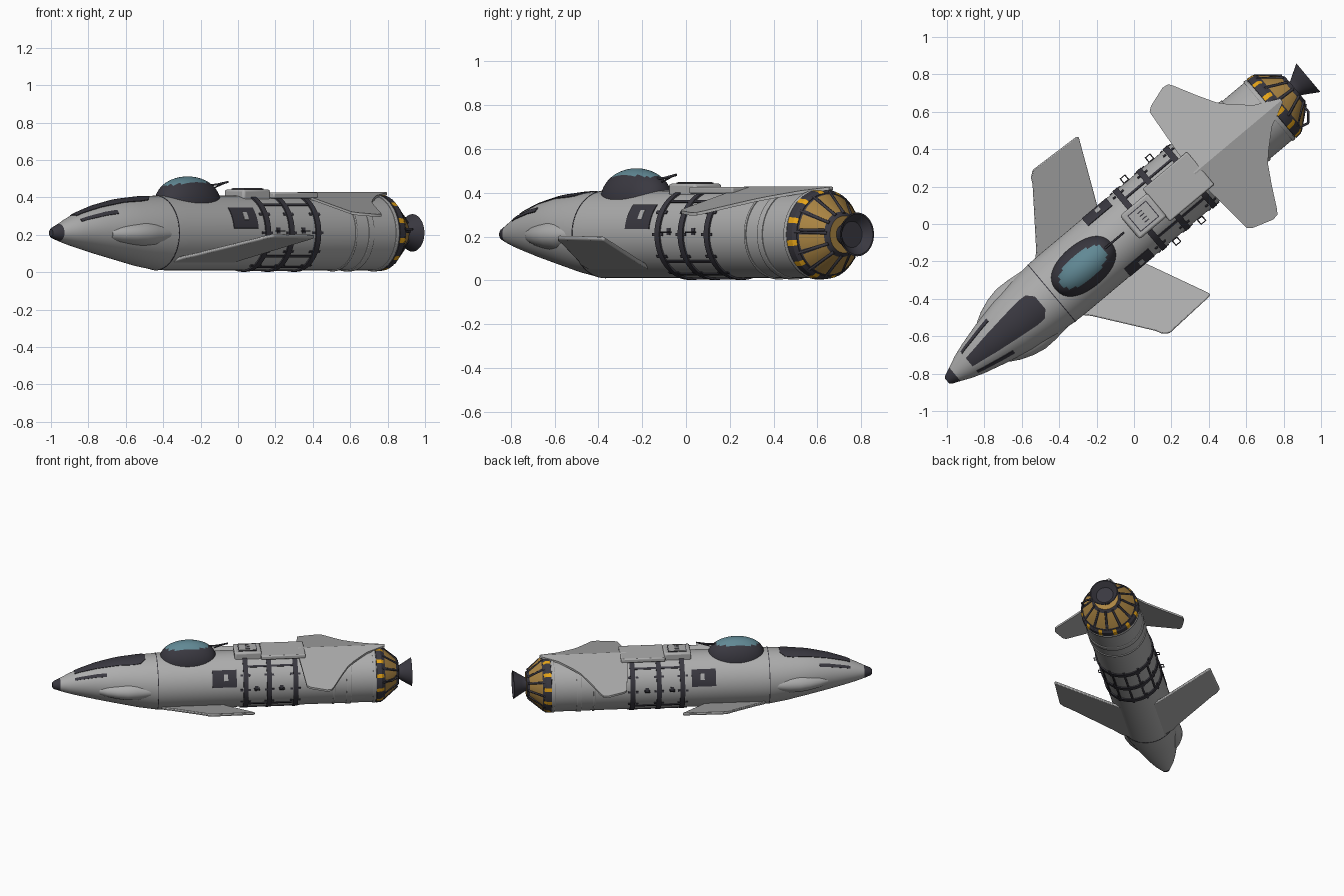
import bpy, bmesh, math
from mathutils import Vector
from math import sin, cos, radians, pi

if "Cube" in bpy.data.objects:
    bpy.data.objects.remove(bpy.data.objects["Cube"])

# The craft is laid out along local s (nose to tail), t (sideways), z, then turned 40 degrees
C, S = cos(radians(40)), sin(radians(40))
AXIS = 0.21


def W(s, t, z):
    return Vector((s * C - t * S, s * S + t * C, z))


def material(name, rgb):
    m = bpy.data.materials.new(name)
    m.diffuse_color = (*rgb, 1)
    m.use_nodes = True
    m.node_tree.nodes["Principled BSDF"].inputs["Base Color"].default_value = m.diffuse_color
    return m


GREY = material("hull grey", (0.42, 0.42, 0.42))
DARK = material("dark charcoal", (0.042, 0.04, 0.052))
GOLD = material("gold foil", (0.40, 0.23, 0.055))
YELLOW = material("warning yellow", (0.85, 0.40, 0.01))
GLASS = material("teal glass", (0.12, 0.25, 0.30))


def finish(name, bm, mats):
    bmesh.ops.recalc_face_normals(bm, faces=bm.faces)
    me = bpy.data.meshes.new(name)
    bm.to_mesh(me)
    bm.free()
    for m in mats:
        me.materials.append(m)
    ob = bpy.data.objects.new(name, me)
    bpy.context.collection.objects.link(ob)
    return ob


def loft(name, rings, mats, rule=None):
    """Skin closed rings of (s, t, z) points and cap both ends."""
    bm = bmesh.new()
    vs = [[bm.verts.new(W(*p)) for p in r] for r in rings]
    n = len(rings[0])
    for i in range(len(vs) - 1):
        for j in range(n):
            k = (j + 1) % n
            f = bm.faces.new((vs[i][j], vs[i][k], vs[i + 1][k], vs[i + 1][j]))
            if rule:
                f.material_index = rule(i, j)
    bm.faces.new(vs[0])
    bm.faces.new(vs[-1])
    return finish(name, bm, mats)


def revolve(name, profile, mats, rule=None, seg=64):
    rings = [[(s, r * sin(2 * pi * j / seg), AXIS + r * cos(2 * pi * j / seg))
              for j in range(seg)] for s, r in profile]
    return loft(name, rings, mats, rule)


# Hull stations: s, half width, top z, bottom z
STATIONS = [(-1.305, .018, .228, .192), (-1.295, .028, .238, .182), (-1.25, .047, .258, .166),
            (-1.19, .074, .287, .148), (-1.12, .098, .317, .130), (-1.0, .130, .356, .100),
            (-.85, .163, .388, .066), (-.70, .185, .402, .032), (-.574, .198, .409, .011),
            (-.50, .2, .41, .01), (.97, .2, .41, .01)]


def hull(s, deg, off=0.0):
    """Point on the hull: deg 0 is the top, positive goes to +t."""
    for a, b in zip(STATIONS, STATIONS[1:]):
        if s <= b[0]:
            break
    f = min(1, max(0, (s - a[0]) / (b[0] - a[0])))
    hw, top, bot = (a[i] + f * (b[i] - a[i]) for i in (1, 2, 3))
    th = radians(deg)
    return (s, (hw + off) * sin(th), (top + bot) / 2 + ((top - bot) / 2 + off) * cos(th))


def hull_part(name, stops, mat):
    loft(name, [[hull(s, 360 * j / 64) for j in range(64)] for s in stops], [mat])


def patch(name, edges, mat, off=.004, n=10):
    """Thin plate lying on the hull; edges are (s, low degree, high degree)."""
    full = []
    for a, b in zip(edges, edges[1:]):
        full += [tuple(a[i] + (b[i] - a[i]) * k / 6 for i in range(3)) for k in range(6)]
    full.append(edges[-1])
    rings = []
    for s, lo, hi in full:
        d = [lo + (hi - lo) * k / n for k in range(n + 1)]
        rings.append([hull(s, x, off) for x in d] + [hull(s, x, -.005) for x in reversed(d)])
    loft(name, rings, [mat])


def slab(name, plan, zfun, thick, mat):
    """Flat panel from an (s, t) outline, with height given by zfun(t)."""
    bm = bmesh.new()
    lo = [bm.verts.new(W(s, t, zfun(abs(t)) - thick / 2)) for s, t in plan]
    hi = [bm.verts.new(W(s, t, zfun(abs(t)) + thick / 2)) for s, t in plan]
    bm.faces.new(lo)
    bm.faces.new(hi)
    for i in range(len(plan)):
        k = (i + 1) % len(plan)
        bm.faces.new((lo[i], lo[k], hi[k], hi[i]))
    return finish(name, bm, [mat])


def tube(name, pts, r, mat):
    cu = bpy.data.curves.new(name, 'CURVE')
    cu.dimensions = '3D'
    cu.bevel_depth = r
    cu.bevel_resolution = 1
    cu.use_fill_caps = True
    sp = cu.splines.new('POLY')
    sp.points.add(len(pts) - 1)
    for p, q in zip(sp.points, pts):
        p.co = (*W(*q), 1)
    cu.materials.append(mat)
    bpy.context.collection.objects.link(bpy.data.objects.new(name, cu))


def bevelled(ob, width):
    m = ob.modifiers.new("bevel", 'BEVEL')
    m.width = width
    m.segments = 2


# Hull: dark tip, nose, main cylinder, panel seam
hull_part("nose_tip", [-1.305, -1.295, -1.25], DARK)
hull_part("nose", [-1.25, -1.19, -1.12, -1.0, -.925, -.85, -.775, -.70, -.637, -.574], GREY)
hull_part("main_body", [-.574, -.50, .97], GREY)
patch("nose_seam", [(-.577, 0, 359.9), (-.572, 0, 359.9)], DARK, .0015, 64)

# Nose dark panels
patch("nose_panel", [(-1.15, -18, 18), (-1.0, -23, 23), (-.74, -27, 27), (-.69, -25, 25),
                     (-.655, -13, 13)], DARK)

for sgn, side in ((1, "left"), (-1, "right")):
    # Cheek fairings beside the nose
    rings = []
    for s, outer, h in ((-.985, .135, .036), (-.93, .166, .05), (-.86, .192, .064), (-.79, .206, .075),
                        (-.72, .204, .078), (-.64, .195, .065), (-.55, .185, .04)):
        rings.append([(s, sgn * (.09 + (outer - .09) * cos(a)), .205 + h * sin(a))
                      for a in (2 * pi * j / 24 for j in range(24))])
    loft(side + "_cheek", rings, [GREY])
    # Nose stripes, side windows
    patch(side + "_nose_stripe", [(-1.15, sgn * 42, sgn * 54), (-.93, sgn * 44, sgn * 54)], DARK)
    patch(side + "_window", [(-.195, sgn * 48, sgn * 83), (-.025, sgn * 48, sgn * 83)], DARK)
    patch(side + "_window_slot", [(-.115, sgn * 57, sgn * 70), (-.085, sgn * 57, sgn * 70)], GREY, .006)
    # Main wings rise slightly towards the tip
    plan = [(-.56, .10), (-.535, .185), (-.49, .23), (-.28, .51), (-.262, .545), (-.229, .57),
            (.06, .556), (.073, .548), (-.09, .196), (-.13, .10)]
    bevelled(slab(side + "_wing", [(s, sgn * t) for s, t in plan],
                  lambda t: .07 + (t - .15) * .3, .02, GREY), .007)
    # Tail fins droop towards the tip
    plan = [(.42, 0), (.42, .10), (.449, .405), (.475, .425), (.585, .46), (.62, .455), (.637, .43),
            (.70, .31), (.755, .215), (.80, .165), (.90, .075), (1.03, .012), (1.03, 0)]
    slab(side + "_tail_fin", [(s, sgn * t) for s, t in plan], lambda t: .422 - t * .26, .014, GREY)
    # Hand rails and small vents between the bands
    for s in (.115, .29):
        tube(side + "_hand_rail", [(s - .016, sgn * .19, .22), (s - .016, sgn * .232, .22),
                                   (s + .016, sgn * .232, .22), (s + .016, sgn * .19, .22)], .004, DARK)
        patch(side + "_vent", [(s - .012, sgn * 82, sgn * 91), (s + .012, sgn * 82, sgn * 91)], DARK)

# Canopy: rounded dark shell with glass on the upper faces
rings = []
for i in range(25):
    u = -pi / 2 + pi * (i + .2) / 24.4
    k = cos(u) ** .8
    rings.append([(-.352 + .2 * sin(u), .122 * k * cos(a), .362 + .15 * k * sin(a))
                  for a in (2 * pi * j / 48 for j in range(48))])


def glass_rule(i, j):
    s = sum(r[0][0] for r in rings[i:i + 2]) / 2
    t = (rings[i][j][1] + rings[i + 1][(j + 1) % 48][1]) / 2
    return int(j < 24 and ((s + .358) / .152) ** 2 + (t / .078) ** 2 < 1)


loft("canopy", rings, [DARK, GLASS], glass_rule)
tube("antenna", [(-.22, 0, .465), (-.15, 0, .468), (-.07, 0, .482)], .006, DARK)
tube("antenna_fork", [(-.17, 0, .45), (-.10, 0, .474)], .004, DARK)

# Equipment box and cover plate on the spine
flat = lambda z: (lambda t: z)


def rect(s0, s1, w):
    return [(s0, -w), (s1, -w), (s1, w), (s0, w)]


bevelled(slab("spine_box", rect(-.03, .16, .082), flat(.405), .075, GREY), .012)
slab("spine_box_frame", rect(.0, .13, .056), flat(.443), .006, DARK)
slab("spine_box_lid", rect(.005, .125, .051), flat(.445), .008, GREY)
for k in range(4):
    t = -.03 + k * .02
    slab("lid_slot", [(.05, t - .003), (.08, t - .003), (.08, t + .003), (.05, t + .003)],
         flat(.4485), .004, DARK)
bevelled(slab("spine_plate", rect(.155, .465, .114), flat(.411), .032, GREY), .008)

# Dark bands with lengthwise straps
for s in (.04, .205, .39):
    revolve("band", [(s - .017, .19), (s - .017, .208), (s + .017, .208), (s + .017, .19)], [DARK])
for d in (42, -42, 128, -128, 154, -154, 180):
    patch("strap", [(.04, d - 2, d + 2), (.39, d - 2, d + 2)], DARK, .005, 2)
for s in (.01, .065, .18, .23, .36, .415):
    for d in range(60, 301, 30):
        patch("band_clip", [(s - .009, d - 2, d + 2), (s + .009, d - 2, d + 2)], DARK, .005, 2)

# Raised grey rings on the rear cylinder
for s, w in ((.66, .006), (.765, .018), (.945, .01)):
    revolve("rear_ring", [(s - w, .19), (s - w, .204), (s - w + .003, .206), (s + w - .003, .206),
                          (s + w, .204), (s + w, .19)], [GREY])

# Tail: hazard rim, gold cone with dark ribs, engine nozzle
revolve("tail_rim", [(.955, .19), (.96, .206), (.995, .203), (1.012, .19), (1.012, .15)], [DARK, YELLOW],
        lambda i, j: int(i in (1, 2) and j % 4 == 2), 48)
revolve("tail_cone", [(1.0, .193), (1.02, .183), (1.105, .104), (1.125, .085)], [GOLD, DARK],
        lambda i, j: int(i != 1 or j % 4 == 0), 48)
for k in range(12):
    a = 2 * pi * (k * 4 + .5) / 48
    tube("cone_rib", [(s, r * sin(a), AXIS + r * cos(a)) for s, r in ((1.0, .193), (1.115, .097))], .008, DARK)
revolve("nozzle", [(1.10, .045), (1.13, .048), (1.16, .066), (1.19, .084), (1.217, .1), (1.217, .093),
                   (1.18, .06)], [DARK])
tube("tail_handle", [(1.02, -.175, .23), (1.06, -.185, .23), (1.10, -.14, .23), (1.10, -.085, .23)], .007, DARK)

# Smooth shading with sharp edges kept
for ob in bpy.data.objects:
    if ob.type == 'MESH':
        ob.select_set(True)
        bpy.context.view_layer.objects.active = ob
bpy.ops.object.shade_smooth_by_angle(angle=radians(32))
